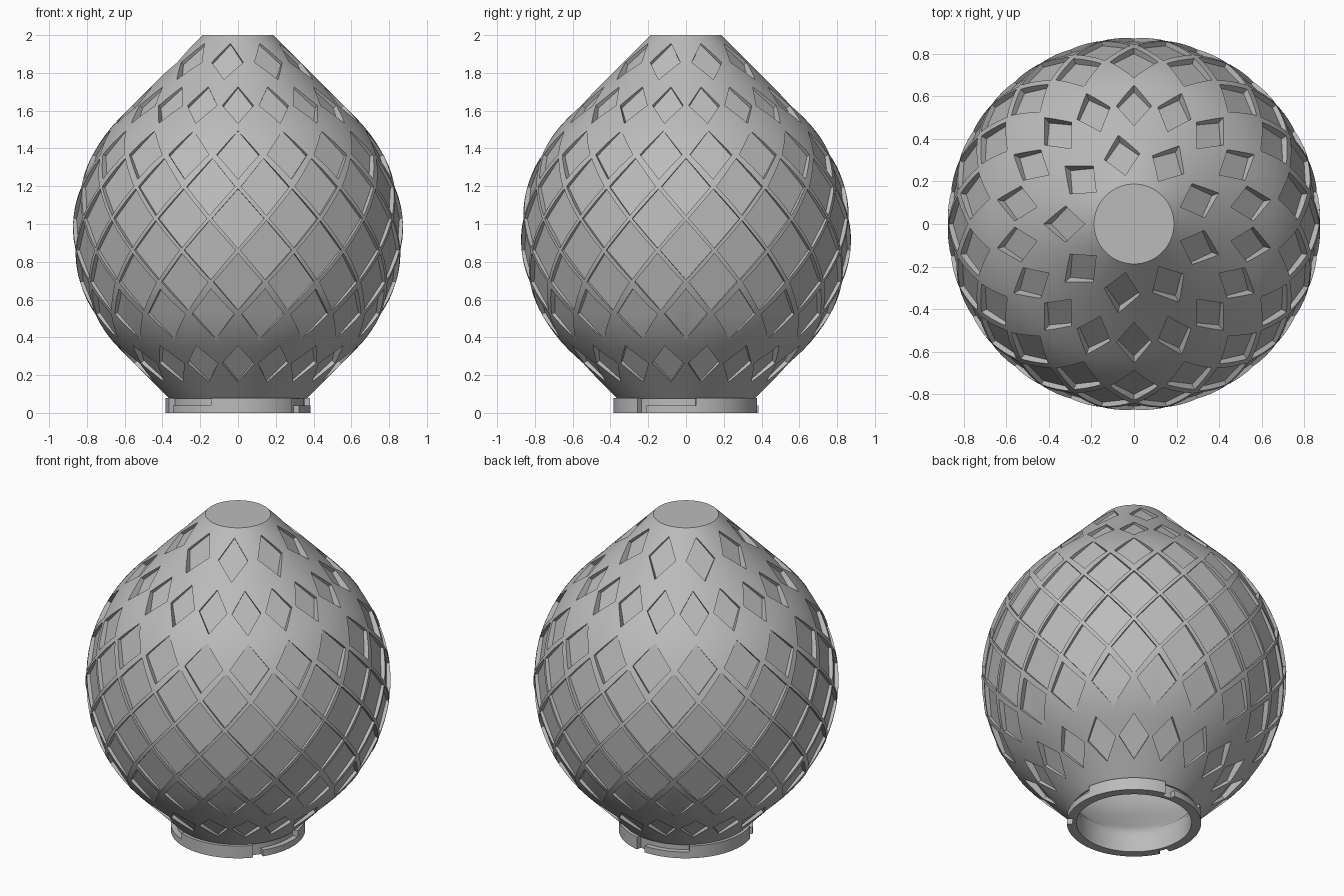
import bpy, bmesh
from math import sin, cos, radians, sqrt, pi
from mathutils import Vector, Matrix

default = bpy.data.objects.get("Cube")
if default:
    bpy.data.objects.remove(default)

MID, RADIUS, WALL = 0.95, 0.875, 0.07

grey = bpy.data.materials.new("plain_grey")
grey.use_nodes = True
grey.diffuse_color = (0.5, 0.5, 0.5, 1)
grey.node_tree.nodes["Principled BSDF"].inputs["Base Color"].default_value = (0.5, 0.5, 0.5, 1)


def radius(z, r):
    """Sphere that runs into a 45 degree cone above and below."""
    d = abs(z - MID)
    return sqrt(r * r - d * d) if d < r / sqrt(2) else r * sqrt(2) - d


def make_object(name, bm):
    bmesh.ops.recalc_face_normals(bm, faces=bm.faces)
    mesh = bpy.data.meshes.new(name)
    bm.to_mesh(mesh)
    bm.free()
    mesh.materials.append(grey)
    obj = bpy.data.objects.new(name, mesh)
    bpy.context.collection.objects.link(obj)
    return obj


def smooth(obj):
    bpy.ops.object.select_all(action='DESELECT')
    bpy.context.view_layer.objects.active = obj
    obj.select_set(True)
    bpy.ops.object.shade_smooth_by_angle(angle=radians(30))


def lathe(bm, profile, a0=0, a1=360, steps=128, loop=True):
    """Turn (radius, z) points about z, closing a partial turn with end faces."""
    full = a1 - a0 >= 360
    rings = []
    for i in range(steps if full else steps + 1):
        a = radians(a0 + (a1 - a0) * i / steps)
        rings.append([bm.verts.new((r * cos(a), r * sin(a), z)) for r, z in profile])
    count = len(profile)
    for i in range(steps):
        p, q = rings[i], rings[(i + 1) % len(rings)]
        for j in range(count if loop else count - 1):
            k = (j + 1) % count
            bm.faces.new((p[j], q[j], q[k], p[k]))
    if not full:
        bm.faces.new(rings[0])
        bm.faces.new(rings[-1])
    if not loop:
        bm.faces.new([r[0] for r in rings])
        bm.faces.new([r[-1] for r in rings])


def block(r0, r1, z0, z1):
    return [(r0, z0), (r1, z0), (r1, z1), (r0, z1)]


# Hollow shade body: outer wall down, inner wall back up, both capped on top
STEPS = 44
outer_z = [2 - 1.925 * i / STEPS for i in range(STEPS + 1)]
inner_z = [0.075 + 1.855 * i / STEPS for i in range(STEPS + 1)]
neck = 0.33
profile = [(radius(z, RADIUS), z) for z in outer_z]
for z in inner_z:
    r = radius(z, RADIUS - WALL)
    profile.append((max(r, neck) if z < MID else r, z))
bm = bmesh.new()
lathe(bm, profile, loop=False)
body = make_object("shade_body", bm)

# Diamond pockets: height, count, first angle, half width, half length
EVEN, ODD = 10, 0
rows = [
    (1.86, 9, 20, 0.085, 0.135),
    (1.63, 18, EVEN, 0.083, 0.135),
    (1.37, 18, EVEN, 0.113, 0.145),
    (1.20, 18, ODD, 0.130, 0.158),
    (1.03, 18, EVEN, 0.138, 0.158),
    (0.86, 18, ODD, 0.138, 0.158),
    (0.69, 18, EVEN, 0.130, 0.158),
    (0.52, 18, ODD, 0.114, 0.150),
    (0.26, 18, EVEN, 0.085, 0.135),
]
bm = bmesh.new()
for z, count, start, half_w, half_h in rows:
    r = radius(z, RADIUS)
    lean = max(-pi / 4, min(pi / 4, (z - MID) / RADIUS))
    lean *= 0.85          # floors stand a little steeper than the surface
    for i in range(count):
        a = radians(start + 360 * i / count)
        out = Vector((cos(a), sin(a), 0))
        side = Vector((-sin(a), cos(a), 0))
        normal = out * cos(lean) + Vector((0, 0, sin(lean)))
        up = normal.cross(side)
        origin = out * r + Vector((0, 0, z)) - normal * 0.028
        corners = [side * half_w, up * half_h, -side * half_w, -up * half_h]
        low = [bm.verts.new(origin + c) for c in corners]
        high = [bm.verts.new(origin + c + normal * 0.12) for c in corners]
        bm.faces.new(low)
        bm.faces.new(high)
        for j in range(4):
            k = (j + 1) % 4
            bm.faces.new((low[j], low[k], high[k], high[j]))
cutter = make_object("pocket_cutter", bm)
cutter.hide_render = True

cut = body.modifiers.new("pockets", 'BOOLEAN')
cut.operation = 'DIFFERENCE'
cut.solver = 'EXACT'
cut.use_self = True       # neighbouring cutters touch outside the wall
cut.object = cutter
bpy.context.view_layer.objects.active = body
bpy.ops.object.modifier_apply(modifier=cut.name)
bpy.data.objects.remove(cutter)
smooth(body)

# Fitting collar with three twist-lock grooves and entry slots
bm = bmesh.new()
lathe(bm, block(neck, 0.352, 0, 0.078))
smooth(make_object("collar_inner_ring", bm))

lower, upper = bmesh.new(), bmesh.new()
for turn in (0, 120, 240):
    lathe(lower, block(0.35, 0.385, 0, 0.04), turn - 33, turn + 78, 40)
    lathe(upper, block(0.35, 0.385, 0.04, 0.078), turn + 8, turn + 78, 26)
smooth(make_object("collar_lower_rim", lower))
smooth(make_object("collar_upper_lugs", upper))
